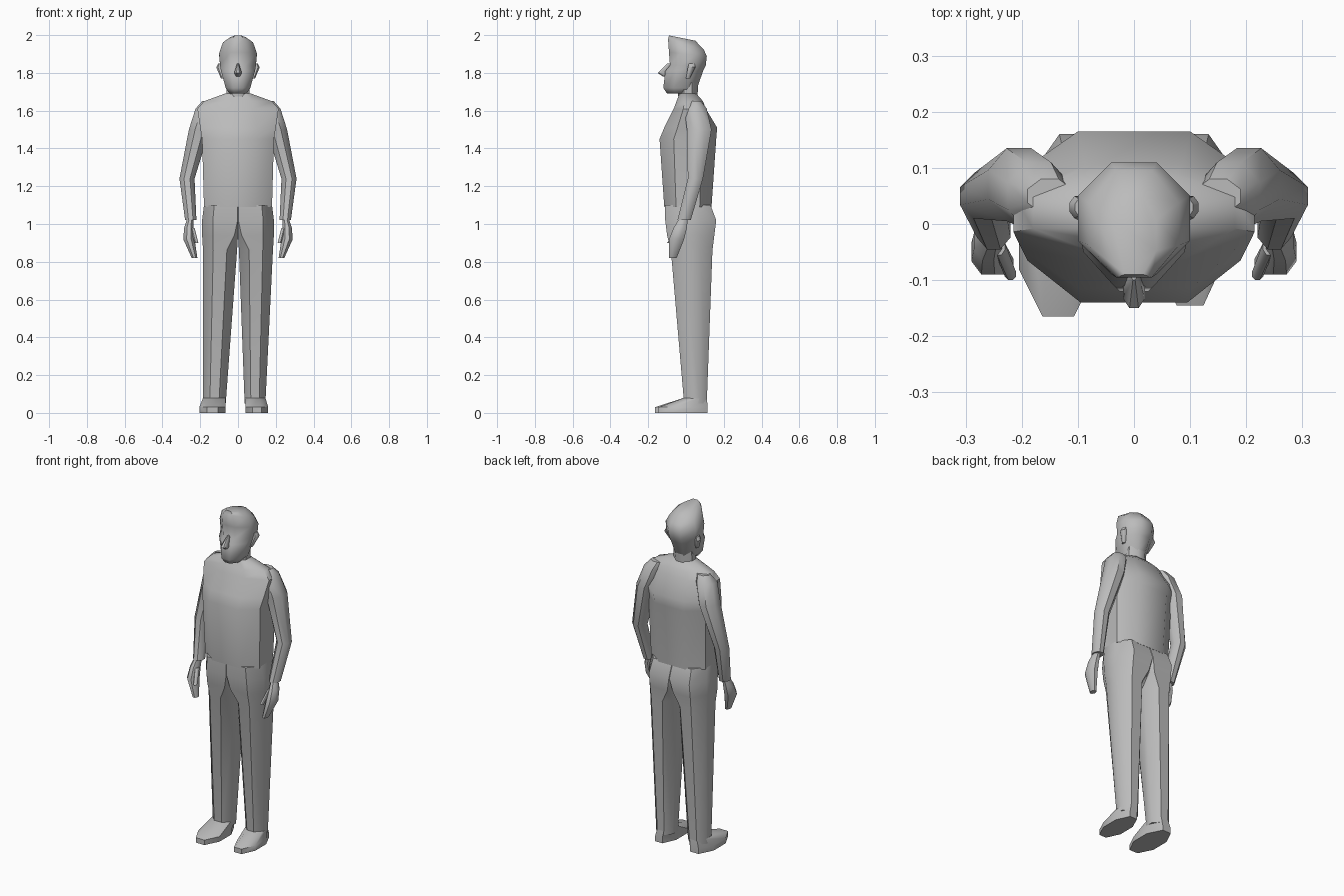
import bpy
import bmesh
import math

cube = bpy.data.objects.get("Cube")
if cube:
    bpy.data.objects.remove(cube, do_unlink=True)

GREY = (.5, .5, .5, 1)
grey = bpy.data.materials.new("plain grey")
grey.use_nodes = True
grey.diffuse_color = GREY
grey.node_tree.nodes["Principled BSDF"].inputs["Base Color"].default_value = GREY


def section(height, width, depth, x=0, y=0, outer=.3, inner=.3, slope=0):
    """Level rectangle with cut corners; the cut is a share of its size."""
    corners = []
    for front in (-1, 1):
        side_points = []
        for across, cut in ((-1, inner), (1, outer)):
            edge = (across * (.5 - cut), front * .5)
            flank = (across * .5, front * (.5 - cut))
            side_points.append((flank, edge) if across < 0 else (edge, flank))
        outline = [point for pair in side_points for point in pair]
        corners += outline if front < 0 else reversed(outline)
    return [(x + u * width, y + v * depth, height + slope * (y + v * depth))
            for u, v in corners]


def loft(name, *sections, side=1, sharp_angle=45):
    """Skin a stack of sections, closed at both ends; side=-1 mirrors it."""
    bm = bmesh.new()
    loops = [[bm.verts.new((side * x, y, z)) for x, y, z in points]
             for points in sections]
    for low, high in zip(loops, loops[1:]):
        for i in range(len(low)):
            bm.faces.new((low[i - 1], low[i], high[i], high[i - 1]))
    bm.faces.new(loops[0])
    bm.faces.new(loops[-1])
    bmesh.ops.recalc_face_normals(bm, faces=bm.faces)
    mesh = bpy.data.meshes.new(name)
    bm.to_mesh(mesh)
    bm.free()
    mesh.materials.append(grey)
    part = bpy.data.objects.new(name, mesh)
    bpy.context.collection.objects.link(part)
    bpy.ops.object.select_all(action='DESELECT')
    part.select_set(True)
    bpy.context.view_layer.objects.active = part
    bpy.ops.object.shade_smooth_by_angle(angle=math.radians(sharp_angle))


# Shirt body, from hem to collar
loft("torso",
     section(height=1.09, width=.36, depth=.25, y=.01, outer=.25, inner=.25),
     section(height=1.45, width=.38, depth=.3, y=.01, outer=.25, inner=.25),
     section(height=1.51, width=.4, depth=.28, y=.025, outer=.25, inner=.25),
     section(height=1.61, width=.43, depth=.17, y=.02),
     section(height=1.65, width=.36, depth=.14, y=.02),
     section(height=1.69, width=.14, depth=.09, y=.01))

# Neck, then the head from chin to sloping crown
loft("neck",
     section(height=1.66, width=.12, depth=.1, y=.01),
     section(height=1.75, width=.12, depth=.11, y=.01))
loft("head",
     section(height=1.69, width=.09, depth=.14, y=-.03),
     section(height=1.72, width=.13, depth=.18, y=-.03),
     section(height=1.81, width=.18, depth=.2, y=-.01),
     section(height=1.84, width=.19, depth=.19, y=.01),
     section(height=1.9, width=.2, depth=.2, y=.01, slope=-.1),
     section(height=1.95, width=.16, depth=.19, slope=-.3),
     section(height=1.98, width=.08, depth=.14, y=-.02, slope=-.2),
     sharp_angle=60)
loft("nose",
     section(height=1.78, width=.02, depth=.04, y=-.1),
     section(height=1.8, width=.04, depth=.06, y=-.12),
     section(height=1.85, width=.01, depth=.02, y=-.09))

# Ears, sleeves and hands match on both sides
for label, side in (("left", 1), ("right", -1)):
    loft(label + "_ear",
         section(height=1.77, width=.02, depth=.02, x=.08, y=.01),
         section(height=1.83, width=.03, depth=.04, x=.1, y=.03),
         section(height=1.85, width=.02, depth=.03, x=.095, y=.03),
         side=side)
    loft(label + "_sleeve",
         section(height=1.65, width=.08, depth=.06, x=.15, y=.05),
         section(height=1.61, width=.11, depth=.12, x=.17, y=.05),
         section(height=1.5, width=.11, depth=.13, x=.205, y=.07),
         section(height=1.24, width=.08, depth=.08, x=.27, y=.05),
         section(height=1.02, width=.06, depth=.07, x=.25, y=-.01),
         side=side)
    loft(label + "_hand",
         section(height=1.04, width=.03, depth=.04, x=.25, y=-.01),
         section(height=.98, width=.05, depth=.07, x=.26, y=-.03),
         section(height=.92, width=.06, depth=.08, x=.26, y=-.05),
         section(height=.82, width=.03, depth=.04, x=.23, y=-.07),
         side=side)
    loft(label + "_thumb",
         section(height=.98, width=.02, depth=.03, x=.24, y=-.04),
         section(height=.9, width=.02, depth=.02, x=.22, y=-.09),
         side=side)


def leg(label, side, ankle_x, ankle_width, shoe_x, shoe_width, shoe_length):
    """Trouser leg, flat against its twin down to the crotch, and a shoe."""
    loft(label + "_trouser_leg",
         section(height=1.1, width=.18, depth=.24, x=.09, y=.01, inner=.01),
         section(height=1.02, width=.19, depth=.27, x=.095, y=.025, inner=.01),
         section(height=.94, width=.19, depth=.25, x=.095, y=.025, inner=.1),
         section(height=.86, width=.18, depth=.22, x=.095, y=.03),
         section(height=.05, width=ankle_width, depth=.12, x=ankle_x, y=.05),
         side=side)
    heel = .115
    sole = dict(width=shoe_width, depth=shoe_length, x=shoe_x,
                y=heel - shoe_length / 2)
    loft(label + "_shoe",
         section(height=0, **sole),
         section(height=.03, **sole),
         section(height=.08, width=ankle_width, depth=.12, x=ankle_x, y=.05),
         side=side)


# The right foot stands wider and further forward than the left
leg("left", 1, ankle_x=.09, ankle_width=.11,
    shoe_x=.1, shoe_width=.12, shoe_length=.26)
leg("right", -1, ankle_x=.125, ankle_width=.12,
    shoe_x=.135, shoe_width=.14, shoe_length=.28)
